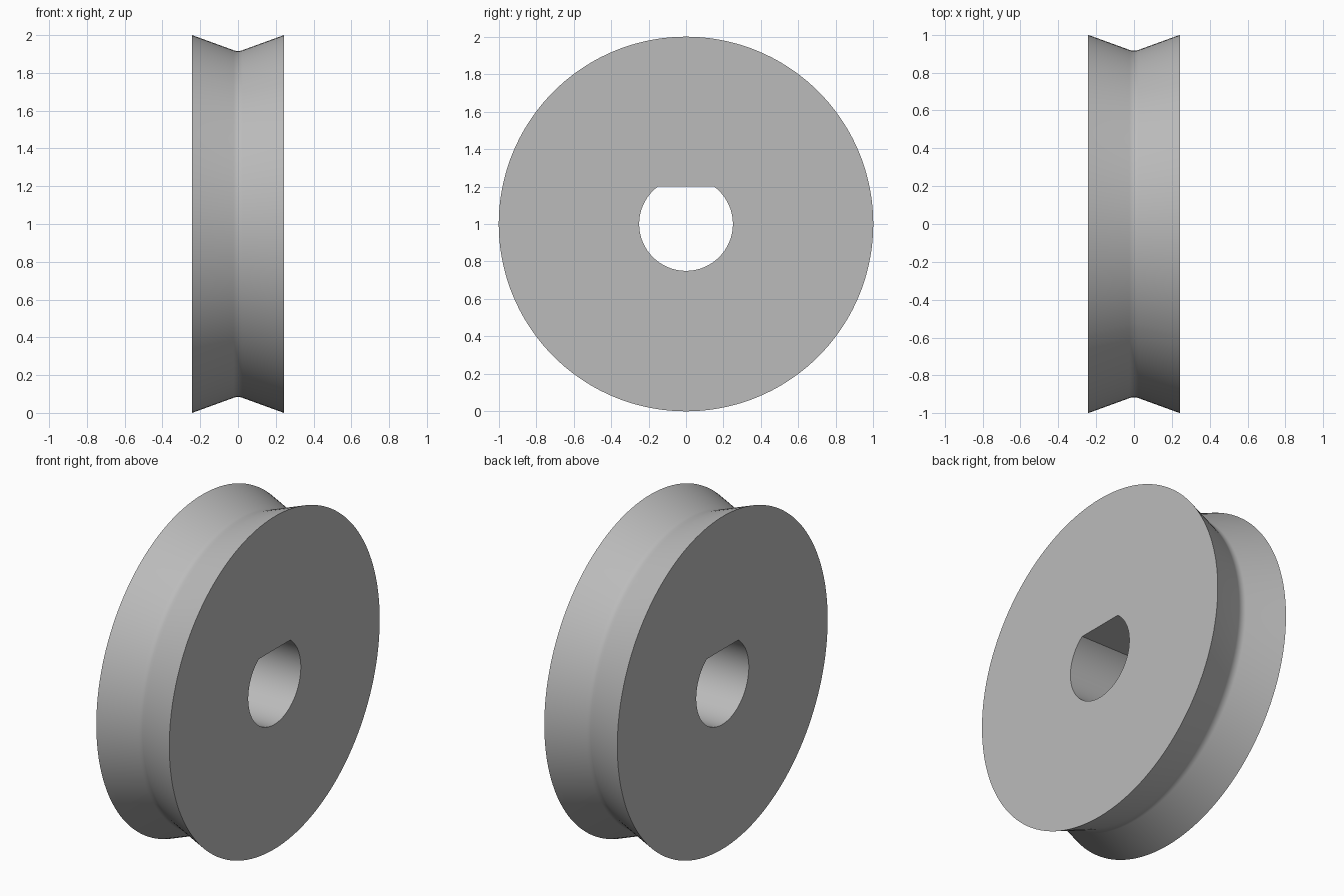
import bpy
import bmesh
from math import sin, cos, tan, asin, pi, radians

cube = bpy.data.objects.get("Cube")
if cube:
    bpy.data.objects.remove(cube, do_unlink=True)

RIM, HALF_WIDTH = 1.0, 0.243
BORE, FLAT = 0.25, 0.2
SLOPE, FILLET = radians(20), 0.07
SEGMENTS = 144

# Plain grey material
grey = bpy.data.materials.new("plain grey")
grey.use_nodes = True
colour = (0.5, 0.5, 0.5, 1)
grey.diffuse_color = colour
grey.node_tree.nodes["Principled BSDF"].inputs["Base Color"].default_value = colour

# V groove profile with a rounded bottom, as (x, radius)
apex = RIM - HALF_WIDTH * tan(SLOPE)
centre = apex + FILLET / cos(SLOPE)
groove = [(-HALF_WIDTH, RIM)]
for i in range(9):
    a = SLOPE * (i / 4 - 1)
    groove.append((FILLET * sin(a), centre - FILLET * cos(a)))
groove.append((HALF_WIDTH, RIM))

# Angles round the axle, snapped to the corners of the D-shaped bore
angles = [2 * pi * i / SEGMENTS for i in range(SEGMENTS)]
corner = asin(FLAT / BORE)
for target in (corner, pi - corner):
    nearest = min(range(SEGMENTS), key=lambda i: abs(angles[i] - target))
    angles[nearest] = target


def bore_radius(a):
    return min(BORE, FLAT / sin(a)) if sin(a) > 0 else BORE


# Sweep the closed section round the x axis
bm = bmesh.new()
rings = []
for a in angles:
    r = bore_radius(a)
    section = groove + [(HALF_WIDTH, r), (-HALF_WIDTH, r)]
    rings.append([bm.verts.new((x, q * cos(a), RIM + q * sin(a))) for x, q in section])
for i, ring in enumerate(rings):
    following = rings[(i + 1) % SEGMENTS]
    for j in range(len(ring)):
        k = (j + 1) % len(ring)
        bm.faces.new((ring[j], ring[k], following[k], following[j]))
bmesh.ops.recalc_face_normals(bm, faces=bm.faces)

mesh = bpy.data.meshes.new("grooved_wheel")
bm.to_mesh(mesh)
bm.free()
mesh.materials.append(grey)
wheel = bpy.data.objects.new("grooved_wheel", mesh)
bpy.context.collection.objects.link(wheel)

# Smooth groove and bore, sharp rims and flat
bpy.ops.object.select_all(action="DESELECT")
wheel.select_set(True)
bpy.context.view_layer.objects.active = wheel
bpy.ops.object.shade_smooth_by_angle(angle=radians(30))
